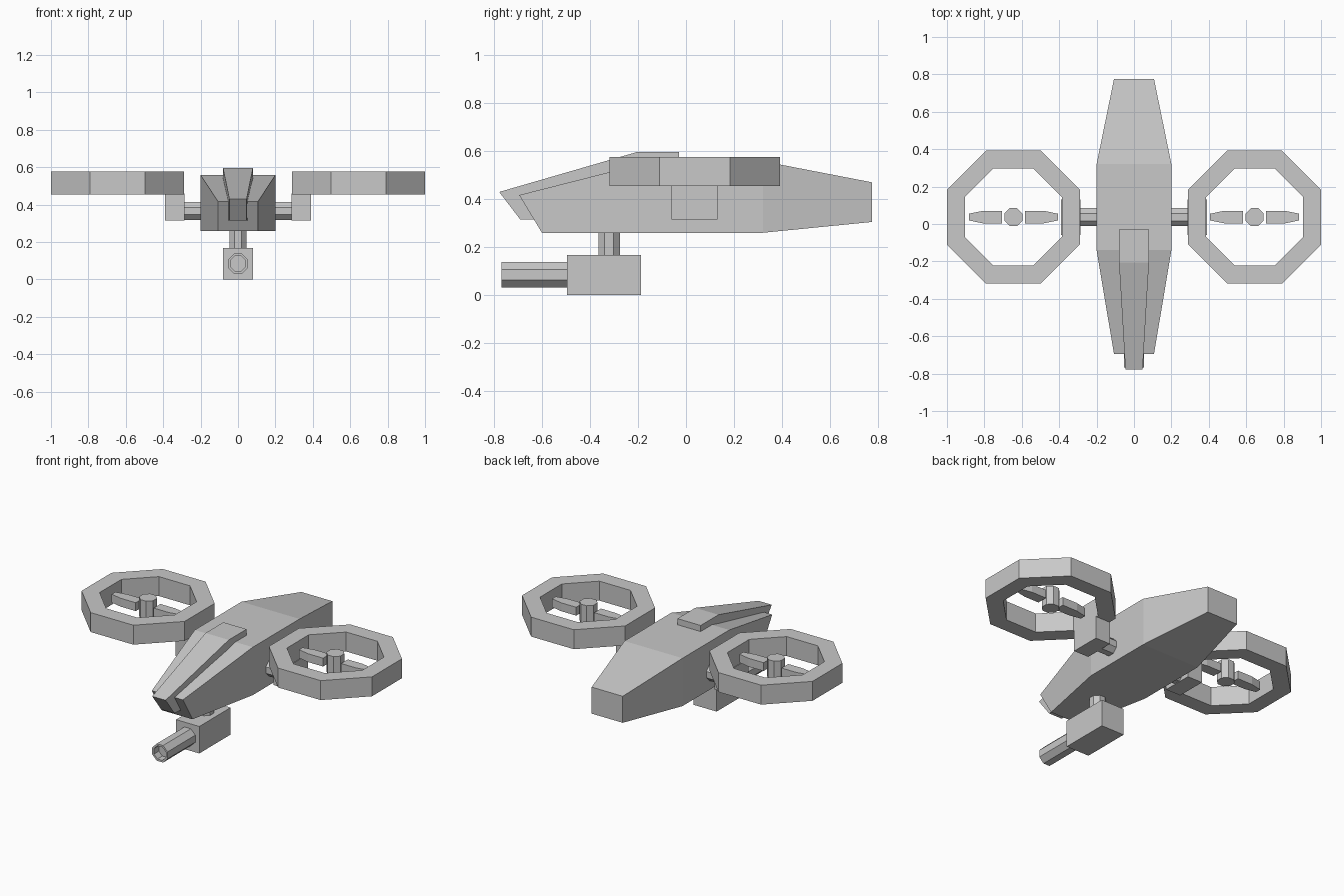
import bpy, bmesh, math
from mathutils import Matrix, Vector

if "Cube" in bpy.data.objects:
    bpy.data.objects.remove(bpy.data.objects["Cube"])

grey = bpy.data.materials.new("light_grey")
grey.diffuse_color = (0.58, 0.58, 0.58, 1)
grey.use_nodes = True
grey.node_tree.nodes["Principled BSDF"].inputs["Base Color"].default_value = grey.diffuse_color


def finish(name, bm):
    bmesh.ops.recalc_face_normals(bm, faces=bm.faces)
    me = bpy.data.meshes.new(name)
    bm.to_mesh(me)
    bm.free()
    me.materials.append(grey)
    ob = bpy.data.objects.new(name, me)
    bpy.context.collection.objects.link(ob)
    return ob


def skin(name, loops, closed=False):
    """Join matching loops of points with quads; cap the ends unless closed."""
    bm = bmesh.new()
    rings = [[bm.verts.new(p) for p in loop] for loop in loops]
    n = len(rings[0])
    pairs = list(zip(rings, rings[1:] + rings[:1])) if closed else list(zip(rings, rings[1:]))
    for a, b in pairs:
        for i in range(n):
            j = (i + 1) % n
            bm.faces.new((a[i], a[j], b[j], b[i]))
    if not closed:
        bm.faces.new(rings[0])
        bm.faces.new(rings[-1])
    return finish(name, bm)


def box(name, x, y, z):
    return skin(name, [[(x[0], y[0], h), (x[1], y[0], h), (x[1], y[1], h), (x[0], y[1], h)] for h in z])


def octagon(apothem, h):
    r = apothem / math.cos(math.pi / 8)
    return [Vector((r * math.cos((i + .5) * math.pi / 4), r * math.sin((i + .5) * math.pi / 4), h))
            for i in range(8)]


def tube(name, centre, profile, axis="Z", closed=False):
    """Octagonal solid from (apothem, height) steps, turned to lie along an axis."""
    turn = {"Z": Matrix.Identity(3),
            "X": Matrix.Rotation(math.pi / 2, 3, "Y"),
            "Y": Matrix.Rotation(math.pi / 2, 3, "X")}[axis]
    c = Vector(centre)
    return skin(name, [[c + turn @ p for p in octagon(a, h)] for a, h in profile], closed)


def body(name, sections):
    """Four-sided sections: half width, bottom y, bottom z, top y, top z."""
    return skin(name, [[(-w, yb, zb), (w, yb, zb), (w, yt, zt), (-w, yt, zt)]
                       for w, yb, zb, yt, zt in sections])


# Fuselage and raised spine over the nose
body("hull", [(.107, -.60, .26, -.695, .417), (.2, -.14, .26, -.14, .558),
              (.2, .32, .26, .32, .558), (.107, .775, .305, .775, .47)])
body("nose_spine", [(.046, -.69, .315, -.778, .43), (.08, -.205, .315, -.205, .596),
                    (.08, -.03, .315, -.03, .596)])

# Gun under the nose
tube("gun_post", (0, -.32, 0), [(.045, .15), (.045, .28)])
box("gun_box", (-.08, .08), (-.495, -.187), (0, .168))
tube("gun_barrel", (0, -.48, .085), [(.053, 0), (.053, .288), (.041, .288), (.041, .24)], "Y")

# Rotor pods on both sides
CY = .037
for s, side in ((-1, "left"), (1, "right")):
    cx = s * .645
    tube(side + "_arm", (s * .245, CY, .366), [(.048, -.06), (.048, .06)], "X")
    box(side + "_pod", sorted((s * .287, s * .39)), (CY - .097, CY + .094), (.315, .46))
    tube(side + "_rotor_ring", (cx, CY, 0),
         [(.355, .455), (.355, .576), (.259, .576), (.259, .455)], closed=True)
    tube(side + "_rotor_hub", (cx, CY, 0), [(.048, .455), (.048, .574)])
    for d, end in ((-1, "inner"), (1, "outer")):
        # Blade outline tapering toward its tip
        outline = [(.062, -.033), (.165, -.033), (.238, -.018),
                   (.238, .018), (.165, .033), (.062, .033)]
        skin(f"{side}_{end}_blade",
             [[(cx + s * d * x, CY + y, h) for x, y in outline] for h in (.485, .537)])
